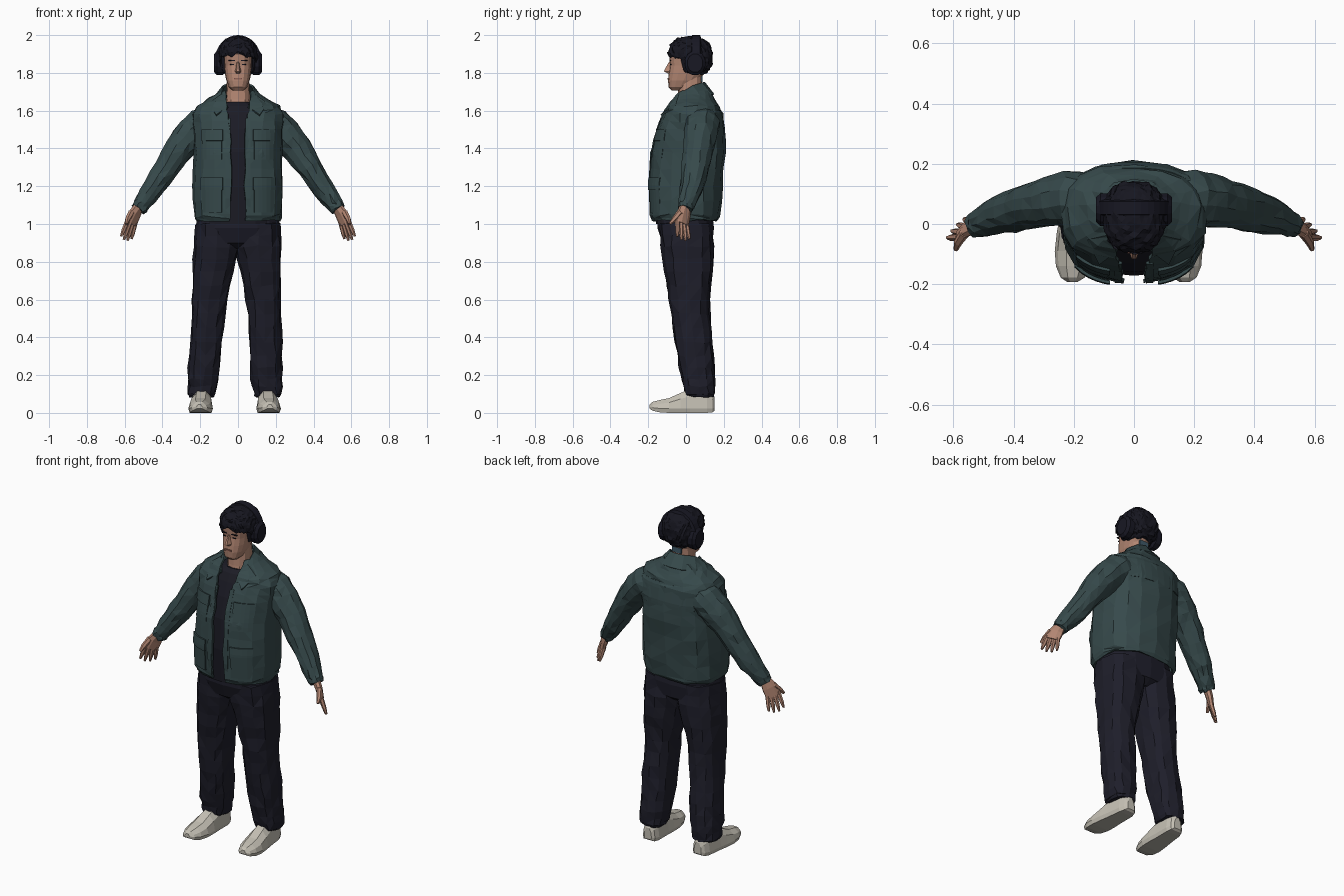
import bpy, bmesh, math, random
from mathutils import Vector as V

random.seed(4)
if "Cube" in bpy.data.objects:
    bpy.data.objects.remove(bpy.data.objects["Cube"])


def material(name, r, g, b):
    m = bpy.data.materials.new(name)
    m.use_nodes = True
    m.diffuse_color = (r, g, b, 1)
    shader = m.node_tree.nodes["Principled BSDF"]
    shader.inputs["Base Color"].default_value = (r, g, b, 1)
    shader.inputs["Roughness"].default_value = 0.9
    return m


GREEN = material("jacket green", 0.037, 0.067, 0.07)
NAVY = material("trouser navy", 0.013, 0.013, 0.023)
SHIRT = material("shirt charcoal", 0.011, 0.011, 0.018)
HAIR = material("hair black", 0.008, 0.008, 0.014)
PHONES = material("headphone black", 0.009, 0.009, 0.017)
SKIN = material("skin", 0.45, 0.24, 0.17)
LIP = material("lip", 0.28, 0.125, 0.095)
SHOE = material("shoe cream", 0.56, 0.53, 0.46)
SOLE = material("sole grey", 0.45, 0.43, 0.38)
TEAL = material("nape teal", 0.05, 0.1, 0.14)


def finish(name, bm, mat, recalc=True):
    if recalc:
        bmesh.ops.recalc_face_normals(bm, faces=bm.faces)
    me = bpy.data.meshes.new(name)
    bm.to_mesh(me)
    bm.free()
    me.materials.append(mat)
    ob = bpy.data.objects.new(name, me)
    bpy.context.collection.objects.link(ob)
    return ob


def loft(name, rings, mat, closed=True, jitter=0.0):
    """Skin a list of point rings; closed rings get end caps."""
    bm = bmesh.new()
    wob = lambda: random.uniform(-jitter, jitter)
    vs = [[bm.verts.new(p + V((wob(), wob(), wob()))) for p in r] for r in rings]
    n = len(rings[0])
    for a, b in zip(vs, vs[1:]):
        for i in range(n if closed else n - 1):
            j = (i + 1) % n
            bm.faces.new((a[i], a[j], b[j], b[i]))
    if closed:
        bm.faces.new(vs[0][::-1])
        bm.faces.new(vs[-1])
    if jitter:
        bmesh.ops.triangulate(bm, faces=bm.faces)
    return finish(name, bm, mat, closed)


def solidify(ob, t):
    mod = ob.modifiers.new("thickness", "SOLIDIFY")
    mod.thickness = t
    mod.offset = 0


def dense(rows, k=2):
    """Insert interpolated rows between the given ones."""
    out = []
    for a, b in zip(rows, rows[1:]):
        out += [tuple(p + (q - p) * i / k for p, q in zip(a, b)) for i in range(k)]
    return out + [rows[-1]]


P = 0.8
power = lambda t: math.copysign(abs(t) ** P, t)


def band(z, rx, yf, yb, gap=0, n=16, cx=0):
    """Horizontal rounded section, optionally open at the front."""
    a0 = math.asin((gap / rx) ** (1 / P))
    steps = n + 1 if gap else n
    ry, cy = (yb - yf) / 2, (yb + yf) / 2
    angles = [a0 + (2 * math.pi - 2 * a0) * i / n for i in range(steps)]
    return [V((cx + rx * power(math.sin(a)), cy - ry * power(math.cos(a)), z)) for a in angles]


def tube(name, pts, radii, ref, mat, n=10, jitter=0.0):
    """Oval tube along a path; the first radius lies along ref."""
    rings = []
    for i, p in enumerate(pts):
        d = (pts[min(i + 1, len(pts) - 1)] - pts[max(i - 1, 0)]).normalized()
        u = (ref - d * ref.dot(d)).normalized()
        v = d.cross(u)
        ru, rv = radii[i]
        rings.append([p + u * ru * math.cos(t) + v * rv * math.sin(t)
                      for t in (2 * math.pi * (k + 0.5) / n for k in range(n))])
    return loft(name, rings, mat, jitter=jitter)


# Jacket body, open at the front: z, half width, front y, back y, half gap
JACKET = [(1.02, .222, -.172, .165, .04), (1.05, .23, -.187, .175, .04),
          (1.2, .235, -.194, .187, .036), (1.38, .226, -.18, .202, .036),
          (1.5, .236, -.15, .202, .042), (1.58, .24, -.12, .19, .052),
          (1.62, .215, -.1, .173, .06), (1.66, .15, -.07, .15, .065),
          (1.70, .09, -.04, .12, .06)]
jacket = loft("jacket_body", [band(*r) for r in dense(JACKET)], GREEN, False, 0.005)
solidify(jacket, 0.012)


def jacket_y(x, z, side):
    for a, b in zip(JACKET, JACKET[1:]):
        if a[0] <= z <= b[0]:
            t = (z - a[0]) / (b[0] - a[0])
            _, rx, yf, yb, _ = [p + (q - p) * t for p, q in zip(a, b)]
            k = max(0, 1 - (abs(x) / rx) ** (2 / P)) ** (P / 2)
            return (yf + yb) / 2 + side * k * (yb - yf) / 2


def patch(name, x0, x1, z0, z1, off, side=-1, n=5):
    """Cloth panel lying on the jacket surface."""
    rows = []
    for j in range(n + 1):
        z = z0 + (z1 - z0) * j / n
        xs = [x0 + (x1 - x0) * i / n for i in range(n + 1)]
        rows.append([V((x, jacket_y(x, z, side) + side * off, z)) for x in xs])
    solidify(loft(name, rows, GREEN, False), 0.01)


patch("back_yoke", -.17, .17, 1.47, 1.6, 0, 1, 8)
for s, label in ((1, "left"), (-1, "right")):
    patch(label + "_lower_pocket", s * .085, s * .19, 1.06, 1.2, .003)
    patch(label + "_lower_flap", s * .08, s * .195, 1.18, 1.245, .009)
    patch(label + "_chest_pocket", s * .085, s * .185, 1.34, 1.47, .001)
    patch(label + "_chest_flap", s * .08, s * .19, 1.44, 1.5, .007)
    patch(label + "_placket", s * .04, s * .065, 1.03, 1.56, .002)

# Folded collar
inner = [(.052, -.085, 1.62), (.085, -.035, 1.685), (.078, .035, 1.73), (.045, .082, 1.745), (0, .095, 1.75)]
outer = [(.115, -.132, 1.575), (.155, -.05, 1.635), (.125, .08, 1.67), (.065, .135, 1.682), (0, .146, 1.685)]
collar = loft("collar", [[V(p) for p in inner], [V(p) for p in outer]], GREEN, False)
collar.modifiers.new("mirror", "MIRROR")
solidify(collar, 0.01)

# Shirt, neck and hips
loft("shirt", [band(*r) for r in (
    (1.0, .2, -.158, .13), (1.2, .2, -.172, .15), (1.38, .19, -.16, .15), (1.5, .2, -.13, .16),
    (1.58, .19, -.1, .155), (1.625, .13, -.078, .135), (1.645, .075, -.055, .1))], SHIRT)
loft("neck", [band(z, rx, yf, yb, n=12) for z, rx, yf, yb in (
    (1.6, .07, -.055, .1), (1.66, .064, -.045, .088), (1.78, .058, -.035, .083))], SKIN)
loft("trouser_hips", [band(*r) for r in (
    (1.05, .215, -.15, .14), (.98, .224, -.152, .148), (.9, .2, -.125, .14), (.87, .1, -.08, .1))], NAVY)

# Legs: z, inner x, outer x, front y, back y
LEG = [(1.0, -.01, .222, -.14, .14), (.88, -.015, .233, -.132, .145), (.75, .016, .236, -.112, .138),
       (.6, .05, .238, -.09, .122), (.45, .067, .241, -.072, .13), (.3, .074, .247, -.045, .145),
       (.18, .083, .253, -.025, .15), (.1, .1, .25, -.005, .152), (.085, .108, .243, .005, .147)]
# Shoe: y, half width, height, sole lift
SHOES = [(-.192, .018, .045, .022), (-.178, .04, .058, .012), (-.14, .058, .068, .003),
         (-.09, .065, .078, 0), (-.03, .062, .105, 0), (.02, .056, .125, 0),
         (.11, .05, .115, 0), (.14, .04, .1, .003), (.152, .024, .08, .012)]
# Sleeve: centre and radii
SLEEVE = [(.13, .08, 1.565, .085, .07), (.19, .083, 1.525, .098, .092), (.245, .078, 1.475, .09, .09),
          (.31, .067, 1.4, .08, .08), (.38, .05, 1.295, .074, .068), (.45, .03, 1.19, .064, .058),
          (.51, .003, 1.105, .046, .047), (.528, -.004, 1.078, .04, .04)]

for s, label in ((1, "left"), (-1, "right")):
    rings = []
    for z, xi, xo, yf, yb in dense(LEG):
        rings.append(band(z, (xo - xi) / 2, yf, yb, n=12, cx=s * (xi + xo) / 2 - .018 * (1 - z)))
    loft(label + "_trouser_leg", rings, NAVY, jitter=0.006)

    rings = []
    for y, w, h, lift in SHOES:
        cx = s * (.178 - .06 * (y + .05)) - .018
        half = [(w * .88, lift), (w, .022 + lift * .5), (w * .85, h * .7), (w * .4, h)]
        rings.append([V((cx + x, y, z)) for x, z in half + [(-x, z) for x, z in half[::-1]]])
    shoe = loft(label + "_shoe", rings, SHOE)
    shoe.data.materials.append(SOLE)
    for f in shoe.data.polygons:
        if f.normal.z < -0.8:
            f.material_index = 1

    flip = lambda x, y, z: V((s * x, y, z))
    rows = dense(SLEEVE)
    tube(label + "_sleeve", [flip(*r[:3]) for r in rows], [r[3:] for r in rows],
         V((0, 1, 0)), GREEN, 12, 0.005)

    # Hand with the palm turned forward
    across = flip(.6, -.74, .3).normalized()
    knuckle, mid = flip(.568, -.02, 1.0), flip(.548, -.012, 1.05)
    tube(label + "_palm", [flip(.52, -.004, 1.1), mid, knuckle],
         [(.03, .024), (.044, .021), (.044, .016)], across, SKIN, 8)
    for off, length in ((-.033, .07), (-.011, .088), (.011, .093), (.033, .083)):
        base = knuckle + across * off
        way = flip(.3, .08, -.95) + across * off * 4
        tube(label + "_finger", [base - way * .015, base + way * length * .6, base + way * length],
             [(.0135, .0135), (.0115, .0115), (.006, .007)], across, SKIN, 6)
    thumb = mid + across * .03
    tube(label + "_thumb", [mid + across * .01, thumb, flip(.585, -.062, 1.025), flip(.592, -.085, 1.0)],
         [(.018, .017), (.018, .017), (.014, .014), (.008, .008)], V((0, 0, 1)), SKIN, 6)

# Head and face
loft("head", [band(*r) for r in (
    (1.708, .03, -.078, -.01), (1.724, .048, -.092, .03), (1.76, .062, -.095, .07), (1.8, .07, -.091, .1),
    (1.84, .073, -.085, .11), (1.9, .077, -.09, .11), (1.95, .06, -.06, .09))], SKIN)
loft("nose", [[V((-w, -.078, z)), V((w, -.078, z)), V((w * .4, y, z)), V((-w * .4, y, z))]
              for z, w, y in ((1.797, .016, -.096), (1.808, .02, -.117), (1.83, .012, -.106),
                              (1.858, .009, -.09))], SKIN)


def bar(name, x, y, z, sx, sy, sz, mat):
    bm = bmesh.new()
    bmesh.ops.create_cube(bm, size=1)
    bmesh.ops.scale(bm, vec=(sx, sy, sz), verts=bm.verts)
    bmesh.ops.translate(bm, vec=(x, y, z), verts=bm.verts)
    finish(name, bm, mat)


bar("lips", 0, -.094, 1.769, .042, .008, .01, LIP)
bar("nape_patch", 0, .084, 1.768, .06, .009, .032, TEAL)
for s in (1, -1):
    bar("eye", s * .032, -.081, 1.845, .02, .008, .004, HAIR)
    bar("eyebrow", s * .033, -.083, 1.866, .034, .009, .005, HAIR)

# Curly hair, trimmed above the face and at the nape
bm = bmesh.new()
bmesh.ops.create_icosphere(bm, subdivisions=4, radius=1)
for v in bm.verts:
    c = v.co
    clump = math.sin(10 * c.x + 1) * math.sin(11 * c.y + 8 * c.z)
    k = 1 + random.uniform(-.03, .03) + .04 * clump
    x, y, z = [power(t) * k for t in c]
    p = V((x * .102, .022 + y * .118, 1.885 + z * .107))
    fringe = 1.905 - .25 * abs(p.x) + .012 * clump
    line = fringe if p.y < -.015 else 1.785
    p.z = min(max(p.z, line + random.uniform(-.006, .006)), 1.998)
    v.co = p
finish("hair", bm, HAIR)

# Headphones: band over the head and two ear cups
rings = []
for i in range(17):
    a = math.pi * i / 16
    rings.append([V((r * math.cos(a), y, 1.87 + (r + .009) * math.sin(a)))
                  for r, y in ((.1, .025), (.121, .032), (.121, .075), (.1, .082))])
loft("headphone_band", rings, PHONES)
for s, label in ((1, "left"), (-1, "right")):
    tube(label + "_ear_cup", [V((s * x, .048, 1.852)) for x in (.068, .08, .112, .126)],
         [(.05, .045), (.066, .056), (.066, .056), (.05, .042)], V((0, 0, 1)), PHONES, 12)
